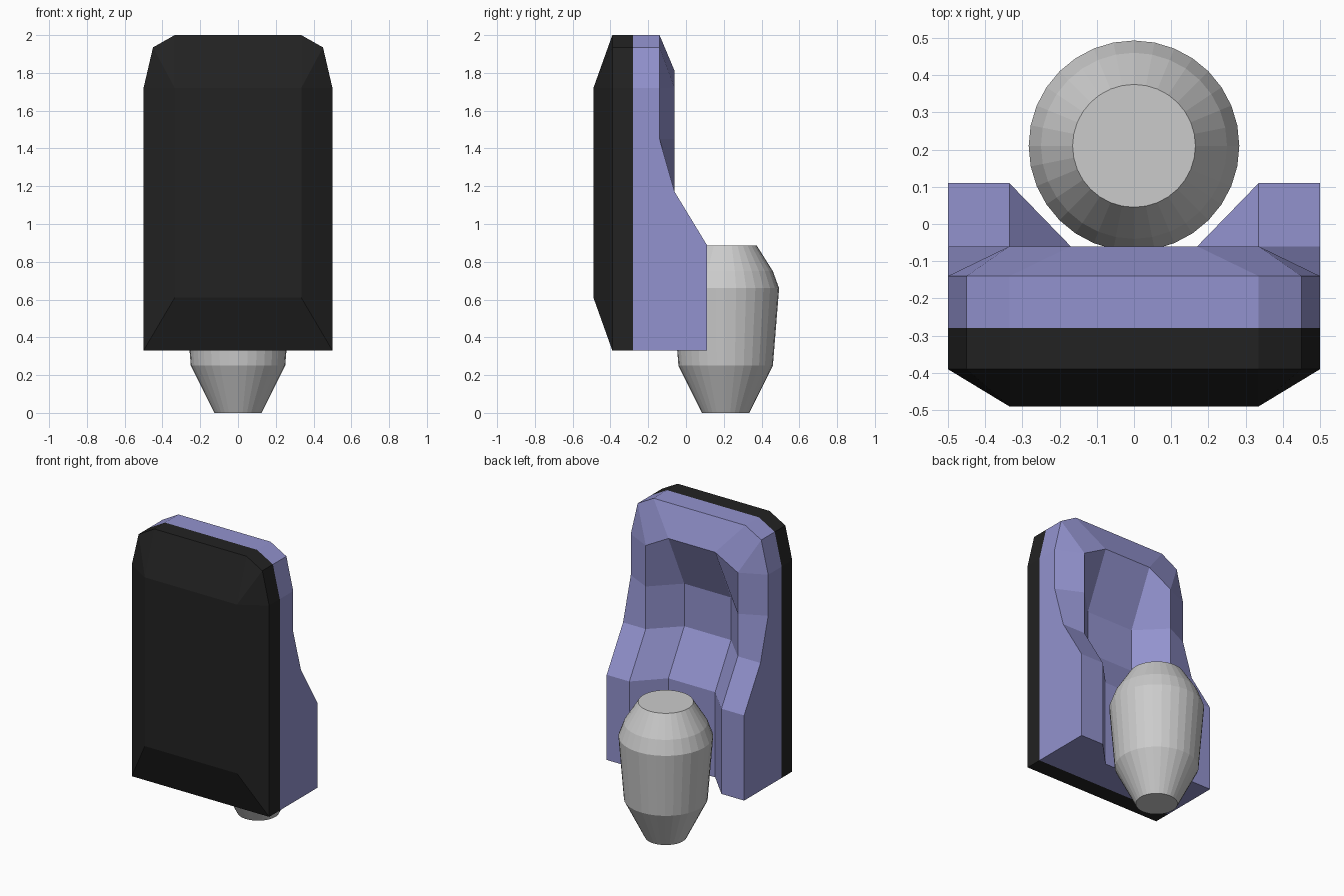
import bpy, bmesh, math

if "Cube" in bpy.data.objects:
    bpy.data.objects.remove(bpy.data.objects["Cube"])

SEAM = -0.28  # plane where the front cover meets the rear body
# half outline above the straight sides (x, z), from the side to the top
ARCH = [(0.5, 1.72), (0.45, 1.935), (0.335, 2.0)]


def material(name, rgb):
    m = bpy.data.materials.new(name)
    m.diffuse_color = (*rgb, 1)
    m.use_nodes = True
    m.node_tree.nodes["Principled BSDF"].inputs["Base Color"].default_value = m.diffuse_color
    return m


def mesh_object(name, faces, mat=None):
    """Weld loose polygons, close remaining openings and link the object."""
    bm = bmesh.new()
    for f in faces:
        bm.faces.new([bm.verts.new(p) for p in f])
    bmesh.ops.remove_doubles(bm, verts=bm.verts, dist=0.0005)
    bmesh.ops.holes_fill(bm, edges=[e for e in bm.edges if e.is_boundary], sides=0)
    bmesh.ops.recalc_face_normals(bm, faces=bm.faces)
    me = bpy.data.meshes.new(name)
    bm.to_mesh(me)
    bm.free()
    ob = bpy.data.objects.new(name, me)
    bpy.context.collection.objects.link(ob)
    if mat:
        me.materials.append(mat)
    return ob


def flip(p):
    return (-p[0], p[1], p[2])


def both_sides(faces):
    return faces + [[flip(p) for p in reversed(f)] for f in faces]


def across(a, b):
    """Quad spanning the centre line between two points and their mirrors."""
    return [a, b, flip(b), flip(a)]


def strip(r0, r1):
    return [[r0[i], r0[i + 1], r1[i + 1], r1[i]] for i in range(len(r0) - 1)]


def at_y(pts, y):
    return [(x, y, z) for x, z in pts]


# Front cover: straight rim with a raised, bevelled front panel
outline = [(0.5, 0.33)] + ARCH
rim, seam = at_y(outline, -0.39), at_y(outline, SEAM)
low, high = (0.335, -0.49, 0.61), (0.335, -0.49, 1.72)
D, A, B, C = rim
faces = both_sides(strip(rim, seam) + [[D, A, high, low], [A, B, high], [B, C, high]])
faces += [across(C, high), across(high, low), across(low, D),
          across(D, seam[0]), across(C, seam[3])]
mesh_object("front_cover", faces, material("black", (0.016, 0.016, 0.016)))

# Rear body: rows of (z, y of side, y of ridge, y of central channel)
levels = [(1.72, -0.14, -0.06, -0.06), (1.45, -0.14, -0.06, -0.225),
          (1.17, -0.06, -0.06, -0.225), (0.89, 0.11, 0.11, -0.06),
          (0.33, 0.11, 0.11, -0.06)]
rows = [[(0.5, SEAM, z), (0.5, a, z), (0.335, b, z), (0.17, c, z)]
        for z, a, b, c in levels]
rows[0][3] = (0.17, -0.06, 1.81)
half, middle = [], []
for r0, r1 in zip(rows, rows[1:]):
    half += strip(r0, r1)
    middle.append(across(r0[3], r1[3]))
# arched top of the rear body
A, B, C = at_y(ARCH, -0.14)
ridge, channel = rows[0][2], rows[0][3]
half += strip([A, B, C], at_y(ARCH, SEAM))
half += [[A, B, ridge], [B, C, channel, ridge]]
middle += [across(C, channel), across(C, (0.335, SEAM, 2.0))]
# flat underside
base = rows[-1]
middle.append(base + [flip(p) for p in reversed(base)])
mesh_object("rear_body", both_sides(half) + middle,
            material("lavender", (0.29, 0.29, 0.62)))

# Canister: turned profile (radius, z) behind the body
profile = [(0.125, 0), (0.25, 0.25), (0.283, 0.66), (0.25, 0.75), (0.165, 0.885)]
N = 32
rings = [[(r * math.cos(2 * math.pi * i / N), 0.21 + r * math.sin(2 * math.pi * i / N), z)
          for i in range(N + 1)] for r, z in profile]
faces = [f for r0, r1 in zip(rings, rings[1:]) for f in strip(r0, r1)]
mesh_object("canister", faces)
